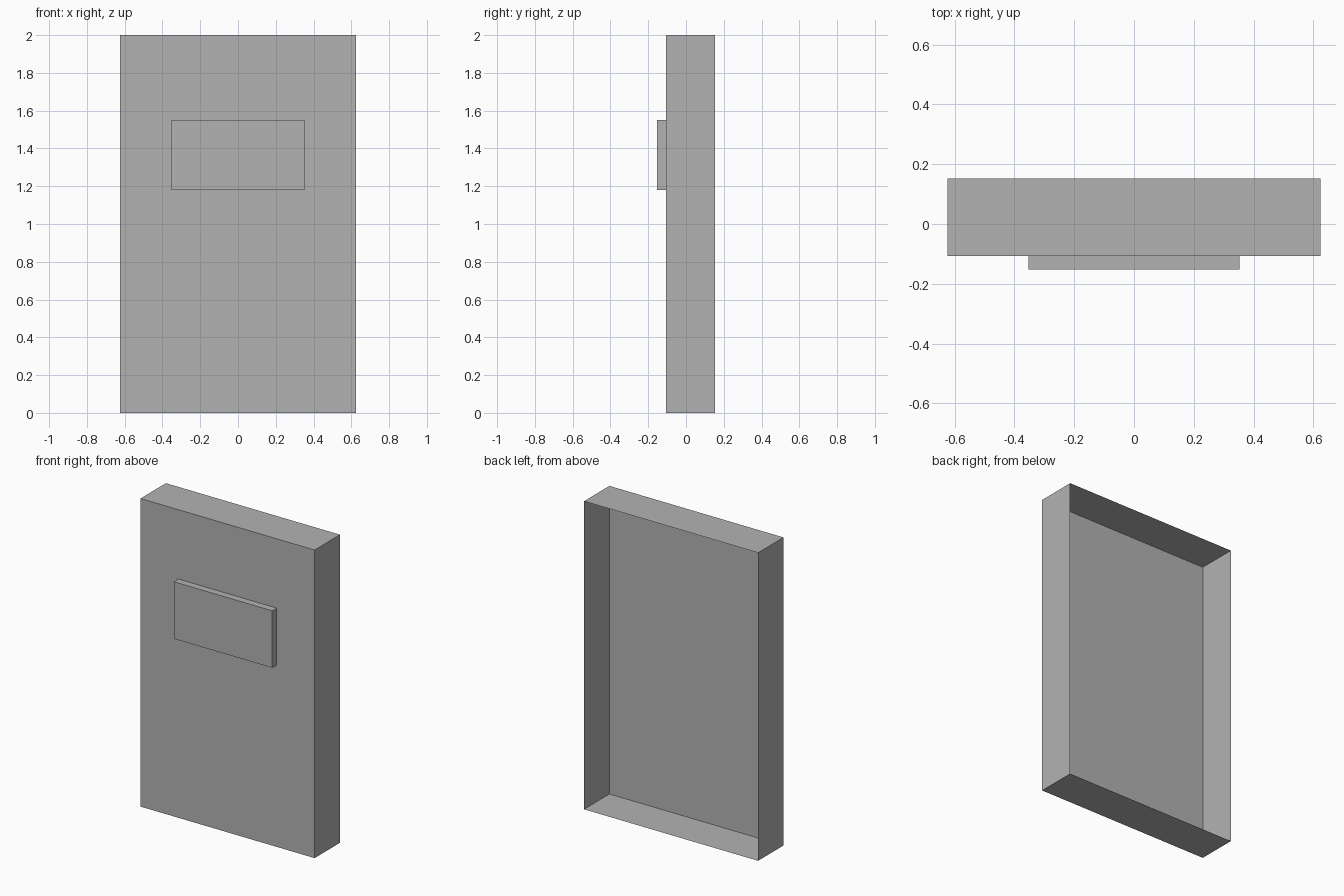
import bpy
import bmesh

default_cube = bpy.data.objects.get("Cube")
if default_cube:
    bpy.data.objects.remove(default_cube, do_unlink=True)

# Single flat grey
grey = bpy.data.materials.new("plain_grey")
grey.use_nodes = True
colour = (0.45, 0.45, 0.45, 1)
grey.diffuse_color = colour
grey.node_tree.nodes["Principled BSDF"].inputs["Base Color"].default_value = colour


def open_back_box(name, low, high):
    """Thin-walled box between two corners, without its back (+y) face."""
    bm = bmesh.new()
    bmesh.ops.create_cube(bm, size=1)
    for v in bm.verts:
        v.co = [(a + b) / 2 + c * (b - a) for a, b, c in zip(low, high, v.co)]
    bm.normal_update()
    back = [f for f in bm.faces if f.normal.y > 0.9]
    bmesh.ops.delete(bm, geom=back, context="FACES")
    mesh = bpy.data.meshes.new(name)
    bm.to_mesh(mesh)
    bm.free()
    mesh.materials.append(grey)
    obj = bpy.data.objects.new(name, mesh)
    bpy.context.collection.objects.link(obj)
    return obj


# Hollow main panel and the raised plate on its front
front_y = -0.107
open_back_box("main_panel", (-0.625, front_y, 0), (0.625, 0.153, 2))
open_back_box("raised_plate", (-0.353, -0.153, 1.18), (0.353, front_y, 1.55))
